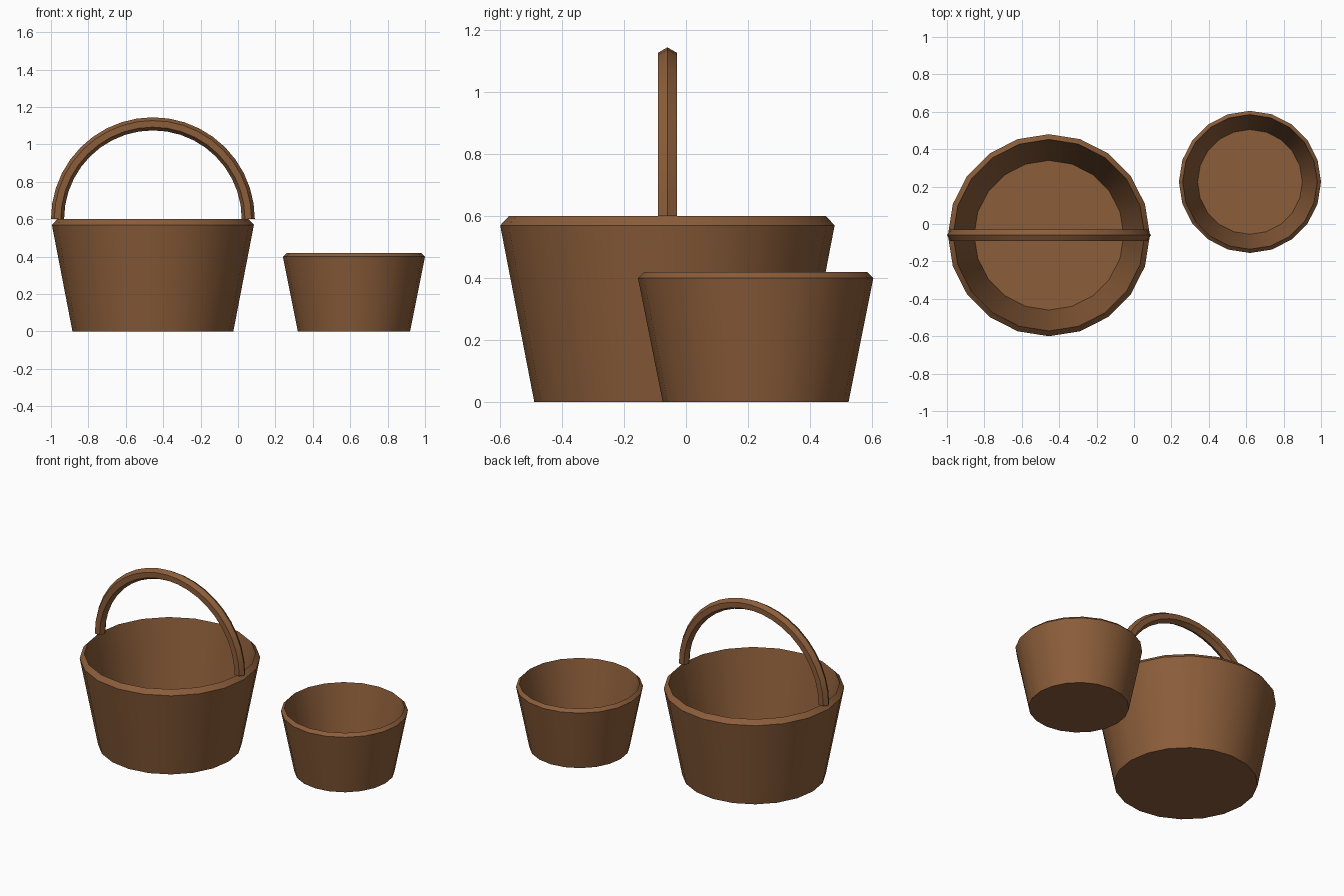
import bpy, bmesh
from math import pi, sin, cos, radians
from mathutils import Vector

cube = bpy.data.objects.get("Cube")
if cube:
    bpy.data.objects.remove(cube)

# Single brown wood material
wood = bpy.data.materials.new("brown wood")
wood.use_nodes = True
brown = (0.26, 0.11, 0.042, 1)
wood.diffuse_color = brown
wood.node_tree.nodes["Principled BSDF"].inputs["Base Color"].default_value = brown


def spun(name, points, closed, axis, angle, steps, location):
    """Sweep a profile around an axis, cap the open ends, and shade it."""
    bm = bmesh.new()
    verts = [bm.verts.new(p) for p in points]
    pairs = list(zip(verts, verts[1:]))
    if closed:
        pairs.append((verts[-1], verts[0]))
    edges = [bm.edges.new(pair) for pair in pairs]
    bmesh.ops.spin(bm, geom=verts + edges, cent=(0, 0, 0), axis=axis,
                   angle=angle, steps=steps)
    bmesh.ops.remove_doubles(bm, verts=bm.verts[:], dist=0.0005)
    bmesh.ops.holes_fill(bm, edges=bm.edges[:], sides=0)
    bmesh.ops.recalc_face_normals(bm, faces=bm.faces[:])
    mesh = bpy.data.meshes.new(name)
    bm.to_mesh(mesh)
    bm.free()
    mesh.materials.append(wood)
    obj = bpy.data.objects.new(name, mesh)
    obj.location = location
    bpy.context.collection.objects.link(obj)
    bpy.ops.object.select_all(action='DESELECT')
    obj.select_set(True)
    bpy.context.view_layer.objects.active = obj
    bpy.ops.object.shade_smooth_by_angle(angle=radians(30))
    return obj


def tub(name, profile, location):
    """Tapered open tub with a bevelled rim and a flat inner floor."""
    points = [(r, 0, z) for r, z in profile]
    return spun(name, points, False, (0, 0, 1), 2 * pi, 20, location)


# Tubs: base, shoulder, rim, inner floor
tub("large_basket", [(0.43, 0), (0.54, 0.57), (0.512, 0.6), (0.4, 0.03)],
    (-0.455, -0.06, 0))
tub("small_basket", [(0.3, 0), (0.38, 0.4), (0.36, 0.42), (0.28, 0.02)],
    (0.62, 0.225, 0))

# Arched handle with a hexagonal section
section = [Vector((0.51 + 0.035 * cos(k * pi / 3), 0.035 * sin(k * pi / 3), 0))
           for k in range(6)]
spun("basket_handle", section, True, (0, -1, 0), pi, 20, (-0.455, -0.06, 0.6))
